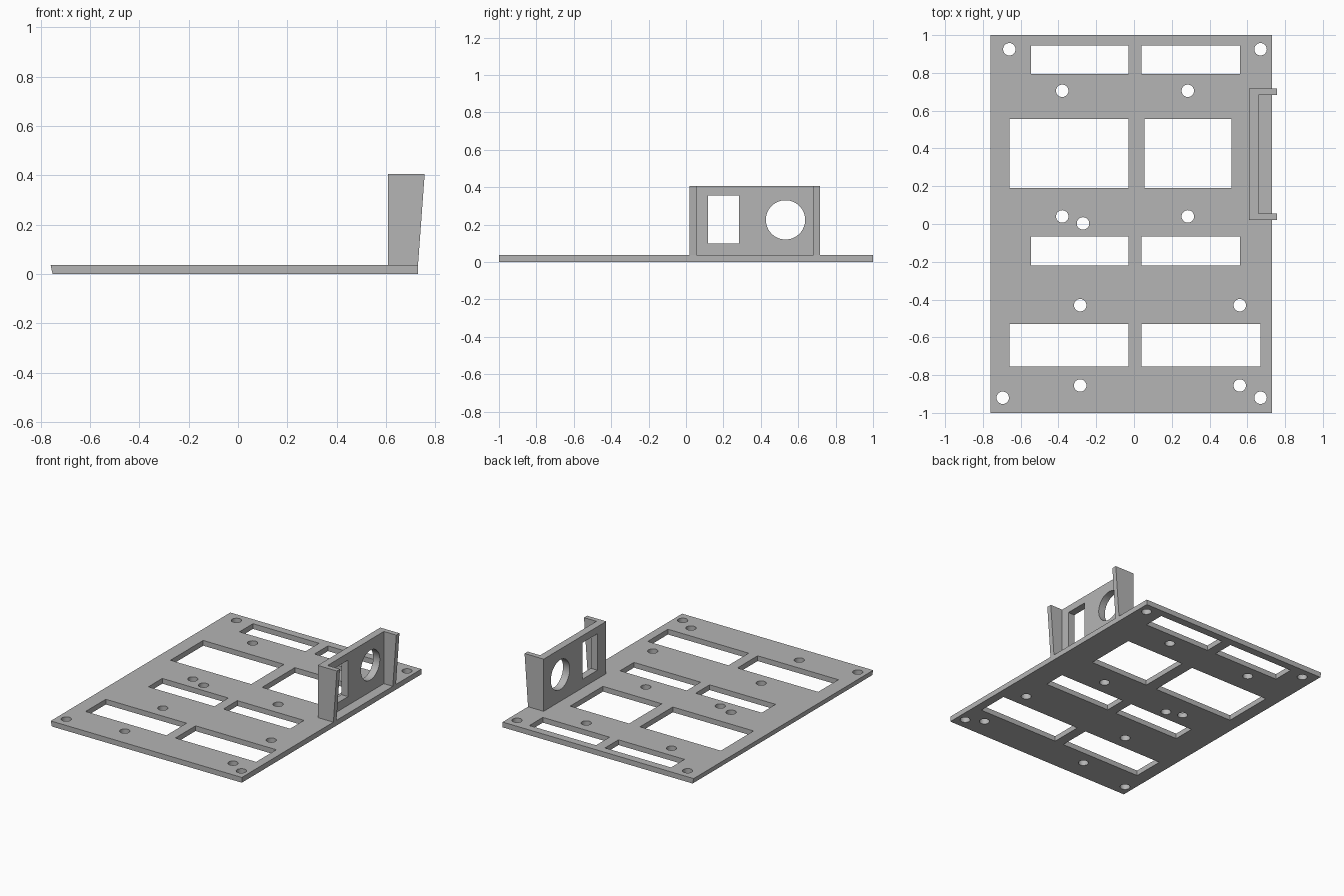
import bpy
import math
from mathutils import Matrix

cube = bpy.data.objects.get("Cube")
if cube:
    bpy.data.objects.remove(cube, do_unlink=True)

THICK, TOP = 0.037, 0.405

grey = bpy.data.materials.new("grey plastic")
grey.use_nodes = True
colour = (0.46, 0.46, 0.46, 1)
grey.diffuse_color = colour
grey.node_tree.nodes["Principled BSDF"].inputs["Base Color"].default_value = colour


def rect(x0, x1, y0, y1):
    return [(x0, y0), (x1, y0), (x1, y1), (x0, y1)]


def circle(x, y, r, n=40):
    return [(x + r * math.cos(math.tau * i / n), y + r * math.sin(math.tau * i / n))
            for i in range(n)]


def panel(name, outlines, depth, matrix):
    """Extrude an outline with holes from local z = 0 to depth, then place it."""
    curve = bpy.data.curves.new(name + " outline", 'CURVE')
    curve.dimensions = '2D'
    curve.fill_mode = 'BOTH'
    curve.extrude = depth / 2
    for points in outlines:
        spline = curve.splines.new('POLY')
        spline.points.add(len(points) - 1)
        for point, (x, y) in zip(spline.points, points):
            point.co = (x, y, 0, 1)
        spline.use_cyclic_u = True
    obj = bpy.data.objects.new(name, curve)
    bpy.context.collection.objects.link(obj)
    bpy.ops.object.select_all(action='DESELECT')
    obj.select_set(True)
    bpy.context.view_layer.objects.active = obj
    bpy.ops.object.convert(target='MESH')
    obj = bpy.context.view_layer.objects.active
    mesh = obj.data
    mesh.transform(matrix @ Matrix.Translation((0, 0, depth / 2)))
    # Weld the caps to the sides
    bpy.ops.object.mode_set(mode='EDIT')
    bpy.ops.mesh.select_all(action='SELECT')
    bpy.ops.mesh.remove_doubles(threshold=0.0001)
    bpy.ops.mesh.normals_make_consistent(inside=False)
    bpy.ops.object.mode_set(mode='OBJECT')
    mesh.materials.clear()
    mesh.materials.append(grey)
    bpy.ops.object.shade_smooth_by_angle(angle=math.radians(30))
    return obj


# Base plate: rows of slots, each row is y range and two x ranges
rows = [
    (0.795, 0.945, (-0.545, -0.03), (0.04, 0.56)),
    (0.19, 0.555, (-0.66, -0.03), (0.055, 0.515)),
    (-0.22, -0.065, (-0.545, -0.03), (0.04, 0.56)),
    (-0.755, -0.53, (-0.66, -0.03), (0.04, 0.67)),
]
slots = [rect(*xs, y0, y1) for y0, y1, *pair in rows for xs in pair]

# Screw holes: corners, board mounts and one extra
holes = [(-0.66, 0.925), (0.67, 0.925), (-0.695, -0.92), (0.67, -0.92), (-0.27, 0.003)]
holes += [(x, y) for x in (-0.38, 0.285) for y in (0.705, 0.04)]
holes += [(x, y) for x in (-0.285, 0.56) for y in (-0.43, -0.855)]
screw_holes = [circle(x, y, 0.033, 32) for x, y in holes]

plate = panel("base_plate", [rect(-0.76, 0.73, -1, 1)] + slots + screw_holes,
              THICK, Matrix())
# Slight undercut along the right edge
for v in plate.data.vertices:
    if v.co.x < -0.75 and v.co.z < THICK / 2:
        v.co.x = -0.752

# Upright wall with a window and a round opening, drawn in y-z
to_yz = Matrix(((0, 0, 1, 0), (1, 0, 0, 0), (0, 1, 0, 0), (0, 0, 0, 1)))
panel("bracket_wall",
      [rect(0.02, 0.717, THICK, TOP), rect(0.118, 0.283, 0.098, 0.355),
       circle(0.532, 0.225, 0.105, 64)],
      0.052, Matrix.Translation((0.608, 0, 0)) @ to_yz)

# Tapered side flanges, drawn in x-z and extruded towards the front
to_xz = Matrix(((1, 0, 0, 0), (0, 0, -1, 0), (0, 1, 0, 0), (0, 0, 0, 1)))
flange = [(0.66, THICK), (0.73, THICK), (0.757, TOP), (0.66, TOP)]
for name, back in (("front_flange", 0.055), ("back_flange", 0.717)):
    panel(name, [flange], 0.035, Matrix.Translation((0, back, 0)) @ to_xz)
